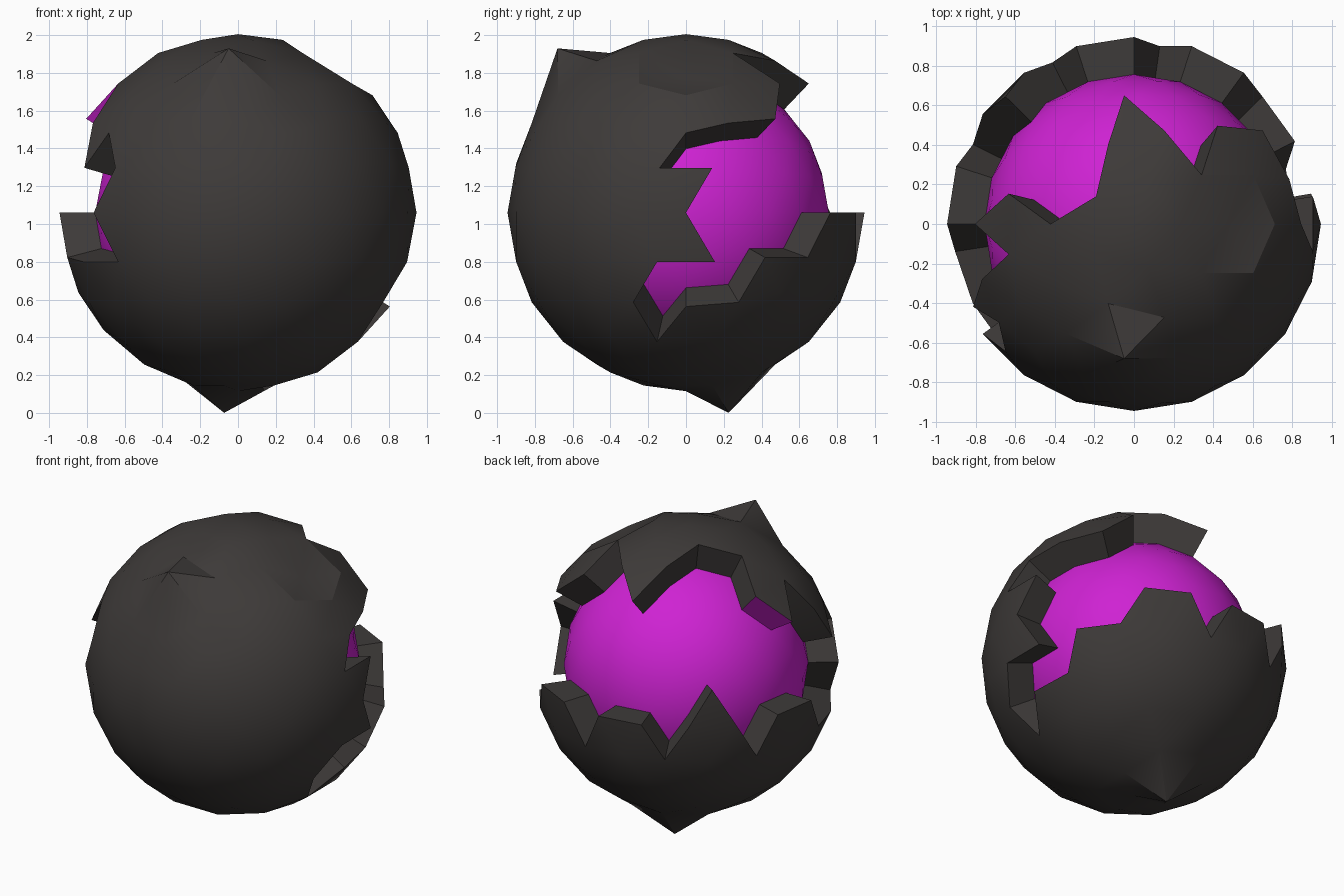
import bpy, bmesh, math
from mathutils import Vector

if "Cube" in bpy.data.objects:
    bpy.data.objects.remove(bpy.data.objects["Cube"])

R, CZ, INNER = 0.945, 1.06, 0.80
CENTRE = Vector((0, 0, CZ))


def material(name, col):
    m = bpy.data.materials.new(name)
    m.diffuse_color = (*col, 1)
    m.use_nodes = True
    m.node_tree.nodes["Principled BSDF"].inputs["Base Color"].default_value = m.diffuse_color
    return m


rock = material("dark rock", (0.048, 0.043, 0.041))
magenta = material("magenta crystal", (0.62, 0.016, 0.65))


def finish(bm, name, mats, angle):
    me = bpy.data.meshes.new(name)
    bm.to_mesh(me)
    bm.free()
    for m in mats:
        me.materials.append(m)
    ob = bpy.data.objects.new(name, me)
    bpy.context.collection.objects.link(ob)
    bpy.ops.object.select_all(action='DESELECT')
    ob.select_set(True)
    bpy.context.view_layer.objects.active = ob
    bpy.ops.object.shade_smooth_by_angle(angle=math.radians(angle))
    return ob


# glowing core
bm = bmesh.new()
bmesh.ops.create_icosphere(bm, subdivisions=3, radius=R * INNER)
bmesh.ops.translate(bm, verts=bm.verts, vec=CENTRE)
finish(bm, "crystal_core", [magenta], 30)

# broken rock shell, cracked open along a jagged path
bm = bmesh.new()
bmesh.ops.create_icosphere(bm, subdivisions=3, radius=R)


def vert(az, z):
    h = z - CZ
    r = math.sqrt(R * R - h * h)
    a = math.radians(az)
    p = Vector((r * math.cos(a), r * math.sin(a), h))
    return min(bm.verts, key=lambda v: (v.co - p).length)


# crack path as (azimuth, height)
path = [
    # upper lip, right to left
    (94.4, 1.744), (72, 1.864), (36, 1.905), (49.6, 1.744), (36, 1.557),
    (17.5, 1.538), (0, 1.483), (-9.5, 1.28), (9.5, 1.28), (0, 1.06),
    # right corner and lower lip
    (9.7, 0.80), (-9.7, 0.80), (-18.5, 0.582), (-13.6, 0.376), (0, 0.563),
    (18.5, 0.582), (26.5, 0.84), (45.5, 0.84), (54, 1.06), (72, 1.06),
    (81.7, 0.80), (90, 1.06), (108, 1.06), (117.5, 0.84), (126, 1.06),
    (134.5, 1.28), (144, 1.06), (153.7, 0.80), (162, 1.06), (180, 1.06),
    # left corner and back along the upper lip
    (189.5, 0.84), (206.3, 0.80), (225.7, 0.80), (216, 1.06), (225.5, 1.28),
    (216, 1.483), (206.5, 1.28), (197.5, 1.538), (193.6, 1.744),
    (180, 1.557), (166.4, 1.744), (180, 1.905), (144, 1.969), (108, 1.905),
]
loop = [vert(*p) for p in path]
crack = set()
for a, b in zip(loop, loop[1:] + loop[:1]):
    e = bm.edges.get((a, b))
    if e:
        crack.add(e)

# named vertices for dents, spikes and the coloured flap edge
spike_top, spike_low, dent = vert(-94.4, 1.744), vert(108, 0.151), vert(0, 1.864)
flap = [(vert(180, 1.557), vert(166.4, 1.744)), (vert(180, 1.557), vert(193.6, 1.744))]

# flood the opening from its middle and remove it
seed_dir = Vector((-0.35, 0.75, 0.55)).normalized()
seed = max(bm.faces, key=lambda f: f.normal.dot(seed_dir))
hole, todo = {seed}, [seed]
while todo:
    for e in todo.pop().edges:
        if e not in crack:
            for g in e.link_faces:
                if g not in hole:
                    hole.add(g)
                    todo.append(g)
bmesh.ops.delete(bm, geom=list(hole), context='FACES')

# rim walls reaching in to the core
rim = {}
edges = [e for e in bm.edges if e.is_boundary]
for e in edges:
    for v in e.verts:
        if v not in rim:
            rim[v] = bm.verts.new(v.co * INNER)
for e in edges:
    l = e.link_loops[0]
    a, b = l.vert, l.link_loop_next.vert
    f = bm.faces.new((b, a, rim[a], rim[b]))
    if any({a, b} == set(p) for p in flap):
        f.material_index = 1

# bumps
spike_top.co += Vector((0, -0.03, 0.186))
spike_low.co += Vector((0, 0, -0.145))
dent.co += Vector((-0.02, 0, -0.09))
bmesh.ops.translate(bm, verts=bm.verts, vec=CENTRE)
finish(bm, "rock_shell", [rock, magenta], 30)
